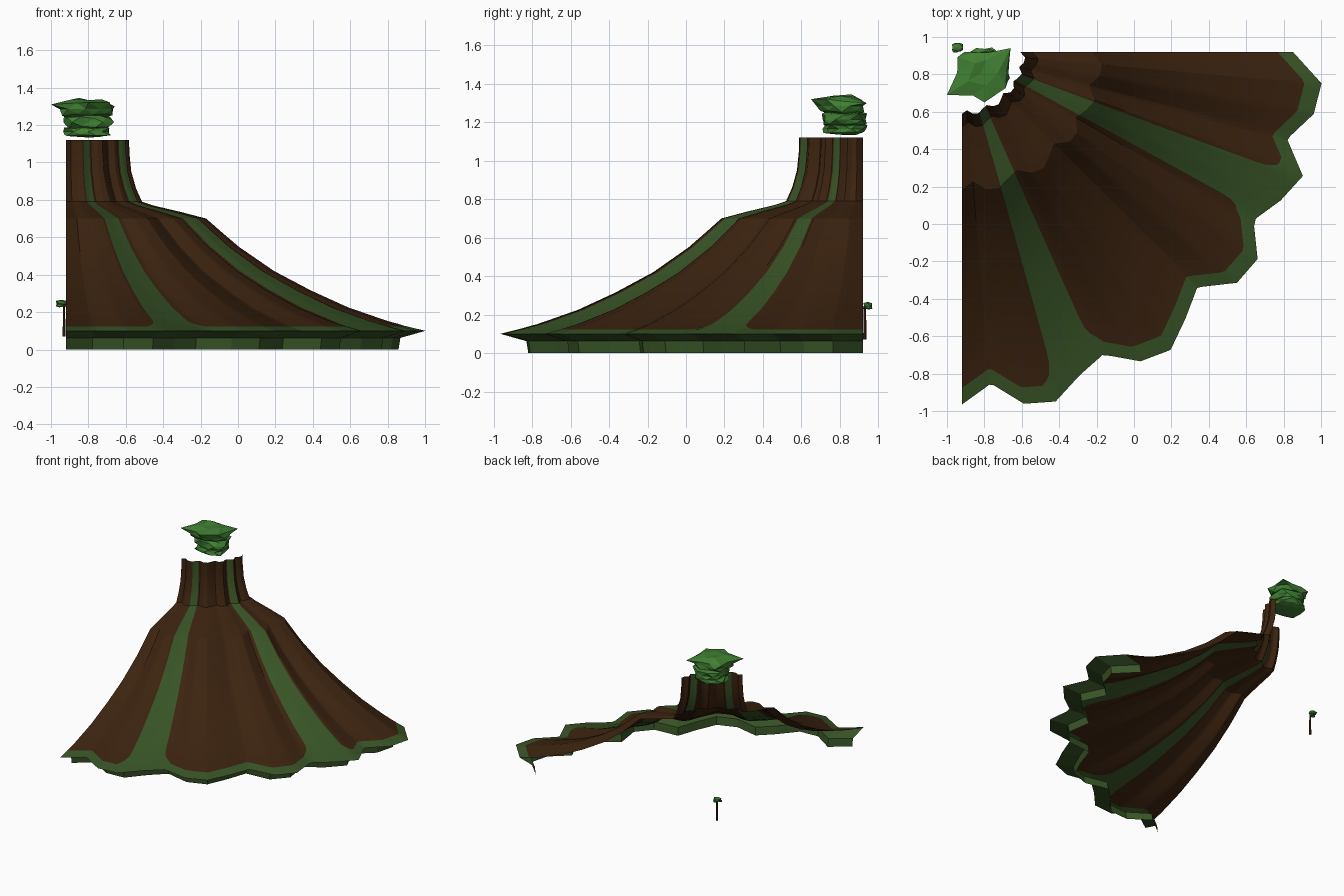
import bpy, bmesh, math, random
from mathutils import Vector

cube = bpy.data.objects.get("Cube")
if cube:
    bpy.data.objects.remove(cube, do_unlink=True)


def material(name, rgb):
    m = bpy.data.materials.new(name)
    m.use_nodes = True
    m.diffuse_color = (*rgb, 1)
    bsdf = m.node_tree.nodes["Principled BSDF"]
    bsdf.inputs["Base Color"].default_value = (*rgb, 1)
    bsdf.inputs["Roughness"].default_value = 0.9
    return m


BROWN = material("earth brown", (0.045, 0.017, 0.005))
GRASS = material("grass green", (0.04, 0.09, 0.02))
LEAF = material("leaf green", (0.05, 0.21, 0.032))

CX, CY = -0.92, 0.92      # axis of the quarter cone
R_MAX = 1.935
# lobed rim radius, one value every five degrees
RIM = [1.77, 1.93, 1.91, 1.80, 1.94, 1.88, 1.80, 1.93, 1.92, 1.78,
       1.86, 1.945, 1.91, 1.785, 1.84, 1.935, 1.91, 1.78, 1.885]
# slope profile: (radius, height)
PROFILE = [(.34, 1.12), (.342, 1.05), (.352, .95), (.378, .86), (.41, .79),
           (.47, .77), (.62, .735), (.755, .70), (.83, .635), (.93, .55),
           (1.12, .42), (1.32, .315), (1.52, .225), (1.68, .17), (1.74, .15),
           (1.79, .137), (1.82, .128), (1.845, .122), (R_MAX, .1)]
EDGE = 1.845              # brown stops here, grass border beyond
BANDS = (24.5, 70.2)      # grass strip directions in degrees


def rim_radius(deg):
    """Rim radius along straight chords between the lobe points."""
    i = min(int(deg // 5), len(RIM) - 2)
    a, b = math.radians(deg - 5 * i), math.radians(5 * i + 5 - deg)
    return math.sin(math.radians(5)) / (math.sin(b) / RIM[i] + math.sin(a) / RIM[i + 1])


def place(deg, r, z):
    a = math.radians(deg)
    return (CX + r * math.cos(a), CY - r * math.sin(a), z)


def columns(r):
    """Column directions at a radius, following the strip edges."""
    half = 3.5 + 0.6 * r / R_MAX + 2.2 * max(0, (min(r, EDGE) - 1.68) / 0.165) ** 3
    stops = [0, BANDS[0] - half, BANDS[0] + half, BANDS[1] - half, BANDS[1] + half, 90]
    out = [0.0]
    for k, n in enumerate(COUNTS):
        out += [stops[k] + (stops[k + 1] - stops[k]) * (j + 1) / n for j in range(n)]
    return out


COUNTS = (24, 10, 44, 10, 20)
IS_BAND = [k % 2 for k, n in enumerate(COUNTS) for _ in range(n)]


def finish(bm, name, mats, angle=None):
    me = bpy.data.meshes.new(name)
    bm.to_mesh(me)
    bm.free()
    for m in mats:
        me.materials.append(m)
    ob = bpy.data.objects.new(name, me)
    bpy.context.collection.objects.link(ob)
    if angle:
        bpy.ops.object.select_all(action='DESELECT')
        ob.select_set(True)
        bpy.context.view_layer.objects.active = ob
        bpy.ops.object.shade_smooth_by_angle(angle=math.radians(angle))
    return ob


def skin(bm, rows, rule):
    """Bridge rows of points with quads; rule(row, column) gives the colour."""
    grid = [[bm.verts.new(p) for p in row] for row in rows]
    for i in range(len(grid) - 1):
        for j in range(len(grid[i]) - 1):
            f = bm.faces.new((grid[i][j], grid[i + 1][j],
                              grid[i + 1][j + 1], grid[i][j + 1]))
            f.material_index = rule(i, j)
            f.normal_update()


# Mountain slope: lobed quarter shell with grass strips and border
bm = bmesh.new()
rows = [[place(d, r * rim_radius(d) / R_MAX, z) for d in columns(r)] for r, z in PROFILE]
skin(bm, rows, lambda i, j: int(IS_BAND[j] or PROFILE[i][0] >= EDGE))
bmesh.ops.reverse_faces(bm, faces=bm.faces) if bm.faces[:][0].normal.x < 0 else None
finish(bm, "mountain_slope", [BROWN, GRASS], 15)

# Base skirt: sloped underside of the lip and a faceted wall
bm = bmesh.new()
rim_dirs = [5 * i for i in range(len(RIM))]
rows = [[place(d, RIM[i] - inset, z) for i, d in enumerate(rim_dirs)]
        for inset, z in ((0, .1), (.135, .062), (.145, 0))]
skin(bm, rows, lambda i, j: 0)
bm.normal_update()
finish(bm, "base_skirt", [GRASS])


def foliage(name, parts, seed, jitter):
    """Jagged, boxy leaf clumps: parts are (centre, half size, detail)."""
    rng = random.Random(seed)
    bm = bmesh.new()
    for centre, size, detail in parts:
        made = bmesh.ops.create_icosphere(bm, subdivisions=detail, radius=1)["verts"]
        for v in made:
            n = v.co.normalized()
            n /= sum(abs(c) ** 3.5 for c in n) ** (1 / 3.5)
            n *= 1 + rng.uniform(-jitter, jitter)
            v.co = Vector(centre) + Vector([a * b for a, b in zip(n, size)])
    return bm


# Crown of leaves above the summit
bm = foliage("crown", [((-.815, .81, 1.285), (.135, .12, .05), 2),
                       ((-.80, .82, 1.215), (.125, .115, .045), 2),
                       ((-.80, .825, 1.165), (.12, .11, .032), 2)], 4, 0.13)
for tip in ((-1.0, .69, 1.31), (-.66, .94, 1.30), (-.80, .65, 1.32), (-.85, .86, 1.345)):
    v = min(bm.verts, key=lambda v: (v.co - Vector(tip)).length)
    v.co = tip
finish(bm, "crown_leaves", [LEAF])

# Small tree behind the corner
bm = bmesh.new()
made = bmesh.ops.create_cone(bm, segments=6, radius1=.009, radius2=.006, depth=.17, cap_ends=True)
bmesh.ops.translate(bm, verts=made["verts"], vec=(-.93, .93, .155))
finish(bm, "small_tree_trunk", [BROWN])
bm = foliage("small", [((-.945, .945, .252), (.03, .022, .015), 1),
                       ((-.93, .95, .238), (.016, .018, .012), 1),
                       ((-.955, .93, .236), (.018, .014, .011), 1)], 2, 0.12)
finish(bm, "small_tree_leaves", [LEAF])
